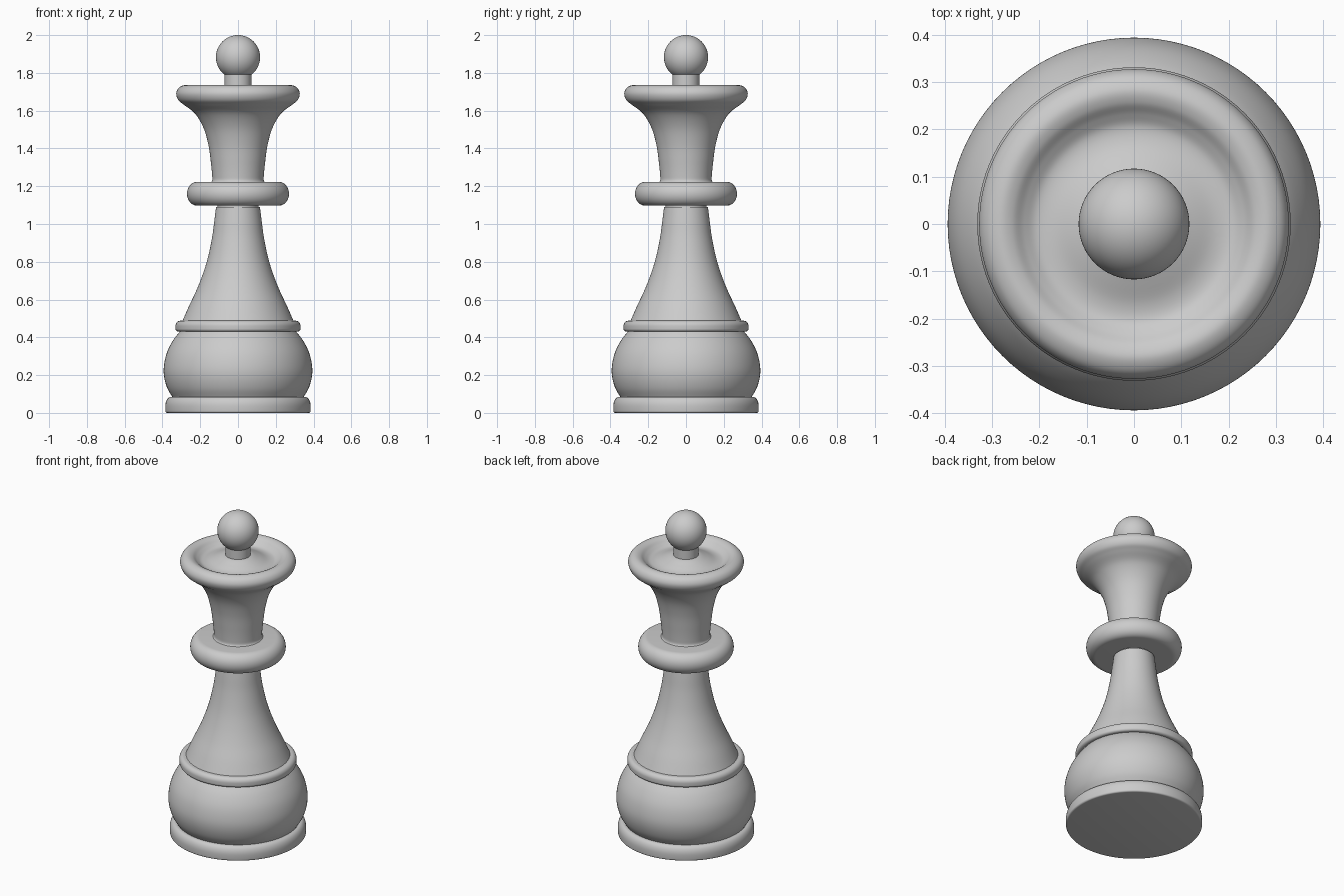
import bpy
import bmesh
import math
from mathutils import Vector

if "Cube" in bpy.data.objects:
    bpy.data.objects.remove(bpy.data.objects["Cube"], do_unlink=True)

SEGMENTS = 96

grey = bpy.data.materials.new("plain grey")
grey.use_nodes = True
GREY = (0.6, 0.6, 0.6, 1)
grey.diffuse_color = GREY
grey.node_tree.nodes["Principled BSDF"].inputs["Base Color"].default_value = GREY


def smooth(points, steps=6):
    """Round a coarse (radius, height) profile with a Catmull-Rom curve."""
    p = [Vector(q) for q in points]
    p = [2 * p[0] - p[1]] + p + [2 * p[-1] - p[-2]]
    out = []
    for a, b, c, d in zip(p, p[1:], p[2:], p[3:]):
        for i in range(steps):
            t = i / steps
            out.append(0.5 * (2 * b + (c - a) * t + (2 * a - 5 * b + 4 * c - d) * t ** 2
                              + (3 * b - a - 3 * c + d) * t ** 3))
    return out + [p[-2]]


def arc(r, z, size_r, size_z, start, end, steps=10):
    """Elliptical corner, angles in degrees."""
    angles = [math.radians(start + (end - start) * i / steps) for i in range(steps + 1)]
    return [Vector((r + size_r * math.cos(a), z + size_z * math.sin(a))) for a in angles]


def finish(obj, angle=40):
    obj.data.materials.append(grey)
    bpy.ops.object.select_all(action="DESELECT")
    obj.select_set(True)
    bpy.context.view_layer.objects.active = obj
    bpy.ops.object.shade_smooth_by_angle(angle=math.radians(angle))


def lathe(name, profile):
    """Turn a bottom-to-top profile round z, closed at both ends."""
    line = [(0, profile[0][1])] + list(profile) + [(0, profile[-1][1])]
    bm = bmesh.new()
    verts = [bm.verts.new((r, 0, z)) for r, z in line]
    edges = [bm.edges.new(pair) for pair in zip(verts, verts[1:])]
    bmesh.ops.spin(bm, geom=verts + edges, cent=(0, 0, 0), axis=(0, 0, 1),
                   angle=math.tau, steps=SEGMENTS)
    bmesh.ops.remove_doubles(bm, verts=bm.verts, dist=0.0002)
    bmesh.ops.recalc_face_normals(bm, faces=bm.faces)
    mesh = bpy.data.meshes.new(name)
    bm.to_mesh(mesh)
    bm.free()
    obj = bpy.data.objects.new(name, mesh)
    bpy.context.collection.objects.link(obj)
    finish(obj)


# Foot and bulging body
lathe("foot", arc(0.375, 0.01, 0.01, 0.01, -90, 0, 4)
      + arc(0.355, 0.035, 0.03, 0.05, 0, 90))
lathe("body", smooth([(0.345, 0.08), (0.374, 0.13), (0.391, 0.19), (0.392, 0.25),
                      (0.376, 0.32), (0.343, 0.385), (0.3, 0.44)]))

# Lower collar
lathe("lower_collar", arc(0.315, 0.445, 0.016, 0.015, -90, 0, 6)
      + arc(0.305, 0.46, 0.026, 0.028, 0, 90))

# Tapering stem
lathe("stem", smooth([(0.297, 0.48), (0.262, 0.56), (0.222, 0.645), (0.188, 0.73),
                      (0.16, 0.82), (0.137, 0.93), (0.125, 1.02), (0.116, 1.09)]))
lathe("stem_joint", [(0.108, 1.08), (0.108, 1.11)])

# Wide ring under the crown
lathe("upper_ring", arc(0.216, 1.16, 0.054, 0.063, -90, 90, 24))

# Flared crown with a rounded rim and a shallow channel around the centre
lathe("crown", smooth([(0.15, 1.215), (0.137, 1.23), (0.137, 1.26), (0.144, 1.33),
                       (0.157, 1.42), (0.183, 1.51), (0.228, 1.585), (0.285, 1.63),
                       (0.316, 1.656), (0.327, 1.69), (0.314, 1.72), (0.285, 1.735),
                       (0.257, 1.729), (0.232, 1.71), (0.205, 1.696), (0.17, 1.698),
                       (0.125, 1.715), (0.085, 1.731), (0.06, 1.736)]))

# Finial
lathe("finial_neck", [(0.071, 1.72), (0.071, 1.8)])
bpy.ops.mesh.primitive_uv_sphere_add(segments=64, ring_count=32, radius=0.117,
                                     location=(0, 0, 1.883))
ball = bpy.context.object
ball.name = "finial_ball"
finish(ball)
